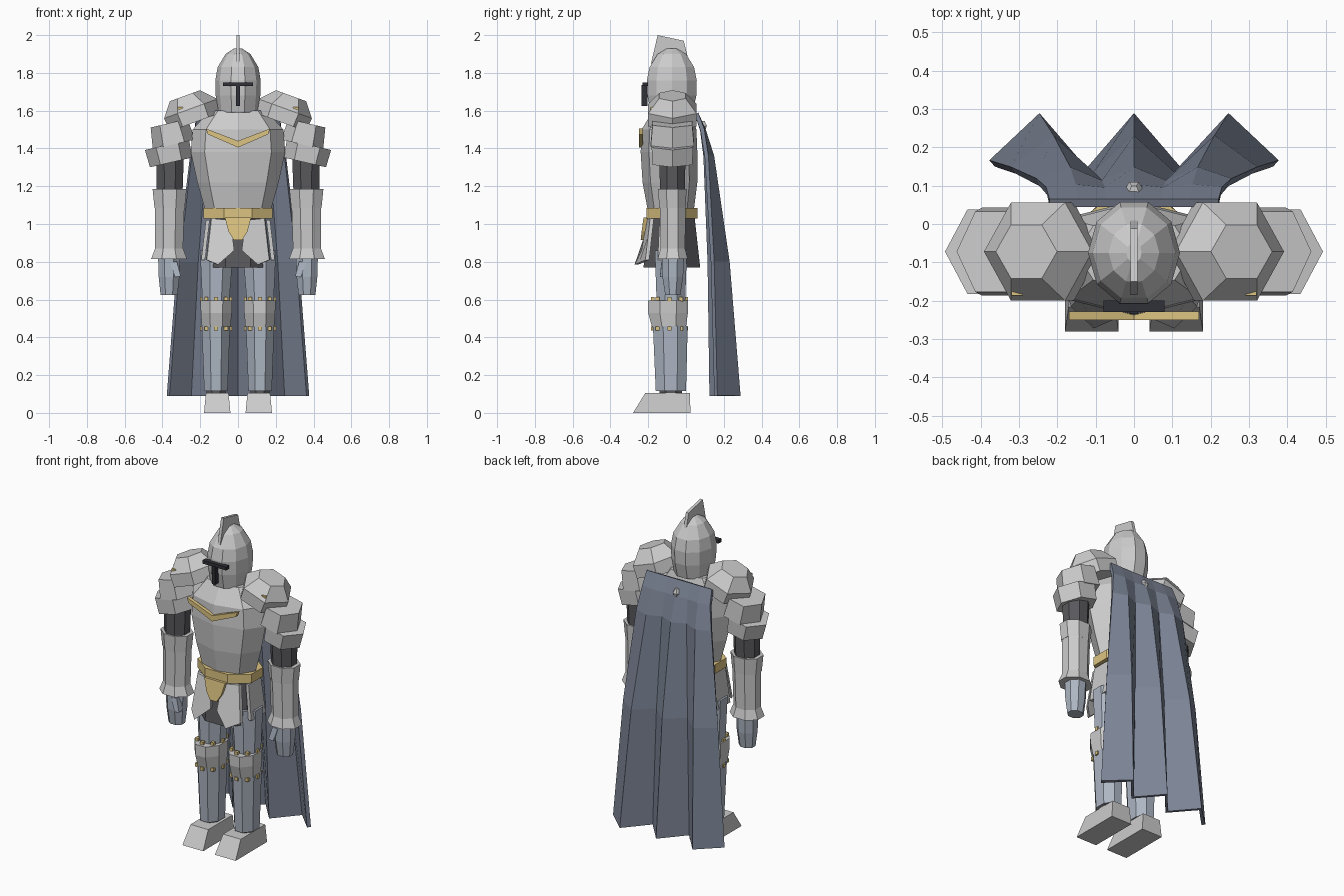
import bpy, bmesh
from math import sin, cos, pi, radians
from mathutils import Vector, Matrix


def material(name, r, g, b):
    m = bpy.data.materials.new(name)
    m.diffuse_color = (r, g, b, 1)
    return m


GOLD = material("gold", 0.72, 0.55, 0.22)
DARK = material("dark_cloth", 0.10, 0.10, 0.11)
BLACK = material("visor_black", 0.03, 0.03, 0.04)
BLUE = material("blue_steel", 0.42, 0.47, 0.55)
CAPE = material("cape_cloth", 0.20, 0.23, 0.30)


def make(name, verts, faces, mat=None):
    mesh = bpy.data.meshes.new(name)
    mesh.from_pydata([tuple(v) for v in verts], [], faces)
    bm = bmesh.new()
    bm.from_mesh(mesh)
    bmesh.ops.recalc_face_normals(bm, faces=bm.faces)
    bm.to_mesh(mesh)
    bm.free()
    ob = bpy.data.objects.new(name, mesh)
    bpy.context.collection.objects.link(ob)
    if mat:
        mesh.materials.append(mat)
    return ob


def loft(name, rings, n=8, phase=0.0, mat=None, side=1, tilt=0):
    """Stack of n-gon rings (z, x, y, half width, half depth), capped, tilted about y."""
    ang = [radians(phase) + 2 * pi * i / n for i in range(n)]
    mx, my = max(cos(a) for a in ang), max(sin(a) for a in ang)
    verts = [Vector((x + rx * cos(a) / mx, y + ry * sin(a) / my, z))
             for z, x, y, rx, ry in rings for a in ang]
    if tilt:
        c = sum(verts, Vector()) / len(verts)
        rot = Matrix.Rotation(radians(tilt), 3, 'Y')
        verts = [c + rot @ (v - c) for v in verts]
    for v in verts:
        v.x *= side
    faces = [(r * n + i, r * n + (i + 1) % n, (r + 1) * n + (i + 1) % n, (r + 1) * n + i)
             for r in range(len(rings) - 1) for i in range(n)]
    last = (len(rings) - 1) * n
    faces += [tuple(range(n)), tuple(range(last, last + n))]
    return make(name, verts, faces, mat)


def prism(name, pts, offset, mat=None, side=1):
    """Polygon extruded along an offset vector."""
    n = len(pts)
    verts = [Vector(p) for p in pts] + [Vector(p) + Vector(offset) for p in pts]
    for v in verts:
        v.x *= side
    faces = [tuple(range(n)), tuple(range(n, 2 * n))]
    faces += [(i, (i + 1) % n, (i + 1) % n + n, i + n) for i in range(n)]
    return make(name, verts, faces, mat)


def box(name, x, y, z, hx, hy, hz, mat=None, side=1):
    return loft(name, [(z - hz, x, y, hx, hy), (z + hz, x, y, hx, hy)], 4, 45, mat, side)


# Helmet with visor slits and crest
loft("helmet", [(1.59, 0, -.075, .108, .11), (1.68, 0, -.075, .118, .13),
                (1.76, 0, -.075, .12, .132), (1.83, 0, -.075, .108, .118),
                (1.90, 0, -.075, .066, .075), (1.93, 0, -.075, .02, .025)], 10)
box("visor_slit", 0, -.215, 1.74, .08, .015, .01, BLACK)
box("visor_breath_slit", 0, -.22, 1.68, .01, .015, .055, BLACK)
prism("helmet_crest", [(-.009, -.185, 1.85), (-.009, -.15, 2.0), (-.009, -.012, 1.97),
                       (-.009, .015, 1.86)], (.018, 0, 0))

# Breastplate with ridge, trim and belt
loft("breastplate", [(1.06, 0, -.08, .17, .12), (1.22, 0, -.085, .215, .145),
                     (1.38, 0, -.09, .25, .15), (1.50, 0, -.09, .24, .145),
                     (1.60, 0, -.075, .15, .10)])
prism("chest_trim", [(-.17, -.25, 1.505), (0, -.25, 1.44), (.17, -.25, 1.505),
                     (.16, -.25, 1.475), (0, -.25, 1.405), (-.16, -.25, 1.475)],
      (0, .022, 0), GOLD)
loft("belt", [(1.03, 0, -.075, .182, .135), (1.085, 0, -.075, .182, .135)], 8, 22.5, GOLD)
prism("belt_pendant", [(-.07, -.225, 1.035), (.07, -.225, 1.035), (.05, -.235, .96),
                       (.022, -.24, .915), (-.022, -.24, .915), (-.05, -.235, .96)],
      (0, .025, 0), GOLD)

# Cloth skirt under the plates
loft("skirt", [(.77, 0, -.075, .16, .15), (1.04, 0, -.075, .145, .12)], 8, 22.5, DARK)

for s, tag in ((1, "right"), (-1, "left")):
    # Hip plates
    prism("front_hip_plate_" + tag, [(.04, -.21, 1.02), (.14, -.19, 1.03),
                                     (.165, -.215, .81), (.105, -.272, .785), (.02, -.235, .86)],
          (.005, .02, 0), None, s)
    prism("side_hip_plate_" + tag, [(.15, -.14, 1.02), (.15, -.02, 1.02),
                                    (.175, -.01, .81), (.175, -.15, .81)], (.02, 0, 0), None, s)

    # Leg
    loft("thigh_" + tag, [(.57, .118, -.08, .07, .075), (.86, .113, -.08, .088, .085)],
         8, 22.5, BLUE, s)
    loft("knee_guard_" + tag, [(.455, .115, -.09, .076, .09), (.53, .115, -.095, .082, .105),
                               (.595, .115, -.095, .083, .105)], 8, 22.5, None, s)
    loft("shin_" + tag, [(.115, .117, -.08, .062, .08), (.46, .117, -.083, .075, .092)],
         8, 22.5, BLUE, s)
    loft("ankle_" + tag, [(.09, .117, -.08, .05, .06), (.13, .117, -.08, .05, .06)],
         8, 22.5, DARK, s)
    loft("boot_" + tag, [(0, .11, -.128, .07, .152), (.105, .11, -.098, .06, .118)],
         4, 45, None, s)
    for z in (.602, .447):
        for k in range(8):
            a = k * pi / 4
            box("knee_rivet_" + tag, .116 + .074 * cos(a), -.088 + .088 * sin(a), z,
                .01, .01, .011, GOLD, s)

    # Shoulder guard and its two lames
    loft("shoulder_guard_" + tag, [(1.535, .25, -.072, .145, .128), (1.61, .25, -.072, .15, .128),
                                   (1.685, .255, -.072, .085, .07)], 6, 0, None, s, 20)
    box("shoulder_rivet_" + tag, .305, -.167, 1.605, .014, .02, .014, GOLD, s)
    loft("upper_lame_" + tag, [(1.42, .352, -.072, .115, .115), (1.535, .352, -.072, .10, .105)],
         6, 0, None, s, 13)
    loft("lower_lame_" + tag, [(1.325, .365, -.072, .115, .105), (1.42, .365, -.072, .12, .11)],
         6, 0, None, s, 13)

    # Arm and gauntlet
    loft("upper_arm_" + tag, [(1.15, .362, -.072, .068, .065), (1.38, .36, -.072, .074, .07)],
         8, 22.5, DARK, s)
    loft("elbow_guard_" + tag, [(1.085, .362, -.072, .08, .07), (1.185, .362, -.072, .09, .075)],
         8, 22.5, None, s)
    loft("gauntlet_" + tag, [(.815, .365, -.07, .095, .08), (.87, .365, -.07, .074, .065),
                             (1.09, .362, -.07, .078, .068)], 8, 22.5, None, s)
    loft("hand_" + tag, [(.625, .365, -.07, .045, .04), (.72, .365, -.07, .055, .055),
                         (.83, .365, -.07, .058, .058)], 8, 22.5, BLUE, s)
    loft("thumb_" + tag, [(.72, .325, -.12, .016, .018), (.80, .335, -.11, .018, .02)],
         4, 45, BLUE, s, 10)

# Pleated cape: flat at the shoulders, folds deepening to the hem
rows = [(1.585, .22, .055, 0.0), (1.50, .228, .085, .008), (1.36, .25, .103, .035),
        (.80, .315, .125, .095), (.09, .37, .135, .143)]
pleat = (.16, 1, 0, 1, 0, 1, .16)
verts = [(hw * (c - 3) / 3, y + amp * pleat[c], z) for z, hw, y, amp in rows for c in range(7)]
faces = [(r * 7 + c, r * 7 + c + 1, r * 7 + c + 8, r * 7 + c + 7)
         for r in range(len(rows) - 1) for c in range(6)]
cape = make("cape", verts, faces, CAPE)
mod = cape.modifiers.new("thickness", 'SOLIDIFY')
mod.thickness = .022
mod.offset = 0

# Clasp stud on the cape
clasp = loft("cape_clasp", [(1.50, 0, .09, .012, .014), (1.52, 0, .09, .024, .02),
                            (1.545, 0, .085, .012, .014)], 6)
